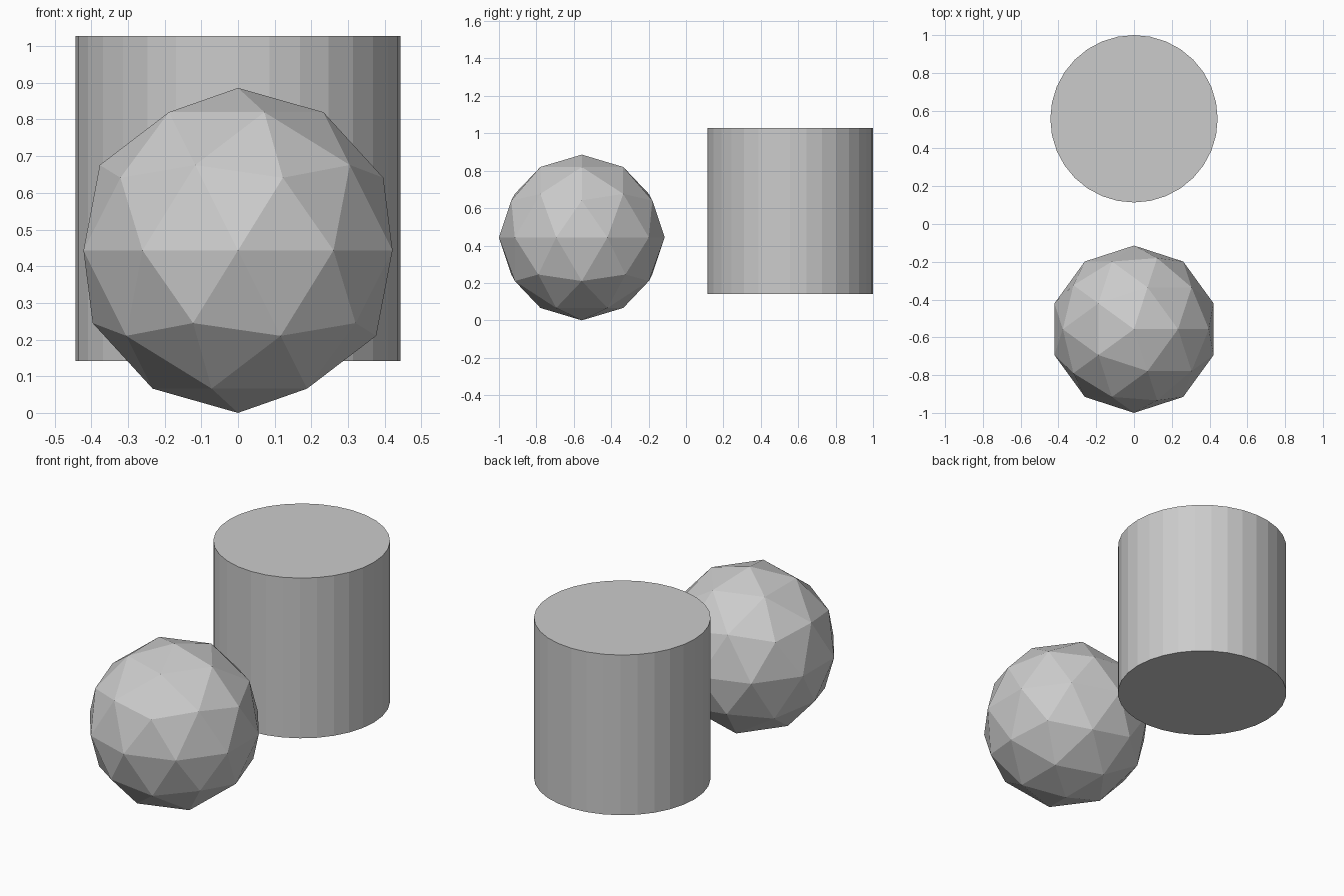
import bpy

if "Cube" in bpy.data.objects:
    bpy.data.objects.remove(bpy.data.objects["Cube"])

RADIUS = 0.443

# Low-poly ball resting on the ground at the front
bpy.ops.mesh.primitive_ico_sphere_add(
    subdivisions=2, radius=RADIUS, location=(0, -1 + RADIUS, RADIUS))
bpy.context.object.name = "ball"

# Flat-shaded drum, raised a little, at the back
bpy.ops.mesh.primitive_cylinder_add(
    vertices=32, radius=RADIUS, depth=2 * RADIUS,
    location=(0, 1 - RADIUS, 0.142 + RADIUS))
bpy.context.object.name = "drum"
